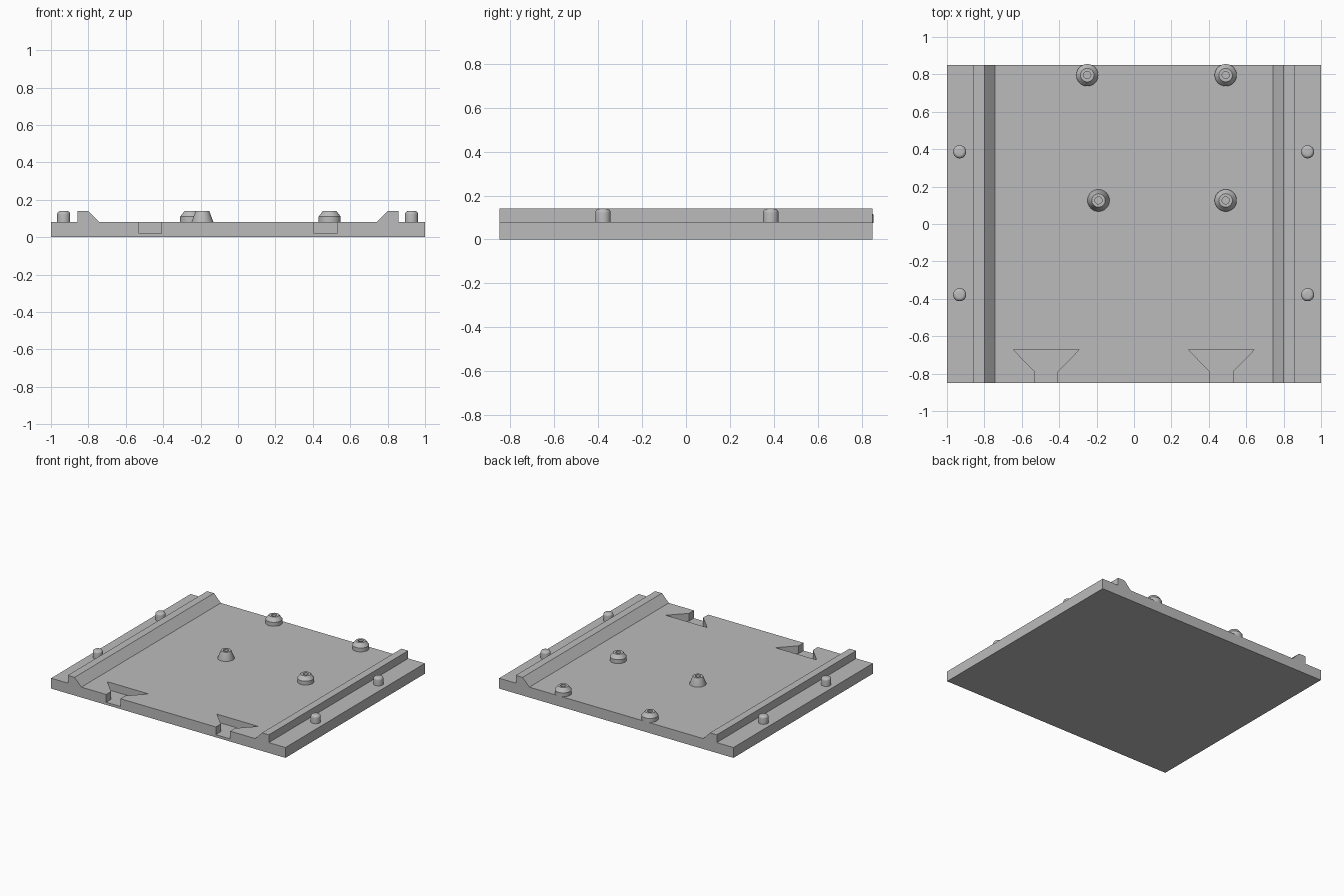
import bpy, bmesh, math
from mathutils import Vector

cube = bpy.data.objects.get("Cube")
if cube:
    bpy.data.objects.remove(cube, do_unlink=True)

grey = bpy.data.materials.new("plain_grey")
grey.use_nodes = True
grey.diffuse_color = (0.5, 0.5, 0.5, 1)
grey.node_tree.nodes["Principled BSDF"].inputs["Base Color"].default_value = (0.5, 0.5, 0.5, 1)

DEPTH = 0.85   # half depth of the plate
TOP = 0.08     # plate surface
PEAK = 0.14    # top of rails, studs and pegs


def finish(name, bm):
    bmesh.ops.recalc_face_normals(bm, faces=bm.faces)
    mesh = bpy.data.meshes.new(name)
    bm.to_mesh(mesh)
    bm.free()
    mesh.materials.append(grey)
    obj = bpy.data.objects.new(name, mesh)
    bpy.context.collection.objects.link(obj)
    return obj


def activate(obj):
    bpy.ops.object.select_all(action='DESELECT')
    obj.select_set(True)
    bpy.context.view_layer.objects.active = obj


def prism(name, points, sweep):
    """Closed outline pushed along a vector."""
    bm = bmesh.new()
    face = bm.faces.new([bm.verts.new(p) for p in points])
    out = bmesh.ops.extrude_face_region(bm, geom=[face])
    moved = [v for v in out["geom"] if isinstance(v, bmesh.types.BMVert)]
    bmesh.ops.translate(bm, verts=moved, vec=Vector(sweep))
    return finish(name, bm)


def turned(name, profile, x, y, sides=32):
    """Profile of (radius, z) points spun round a vertical axis."""
    bm = bmesh.new()
    verts = [bm.verts.new((r, 0, z)) for r, z in profile]
    edges = [bm.edges.new(pair) for pair in zip(verts, verts[1:])]
    bmesh.ops.spin(bm, geom=verts + edges, cent=(0, 0, 0), axis=(0, 0, 1),
                   angle=math.tau, steps=sides)
    bmesh.ops.remove_doubles(bm, verts=bm.verts, dist=0.0005)
    obj = finish(name, bm)
    obj.location = (x, y, 0)
    activate(obj)
    bpy.ops.object.shade_smooth_by_angle(angle=math.radians(30))
    return obj


# Plate with its two bevelled rails as one cross-section
half = [(1, 0), (1, TOP), (0.858, TOP), (0.858, PEAK), (0.80, PEAK), (0.742, TOP)]
section = half + [(-x, z) for x, z in reversed(half)]
plate = prism("base_plate", [(x, -DEPTH, z) for x, z in section], (0, 2 * DEPTH, 0))

# Dovetail slots in the front edge
slot = [(0.061, -0.9), (0.061, -0.79), (0.176, -0.672)]
slot += [(-x, y) for x, y in reversed(slot)]
for cx in (-0.469, 0.467):
    cutter = prism("slot_cutter", [(cx + x, y, 0.02) for x, y in slot], (0, 0, 0.2))
    cutter.hide_render = True
    cut = plate.modifiers.new("slot", 'BOOLEAN')
    cut.operation = 'DIFFERENCE'
    cut.solver = 'EXACT'
    cut.object = cutter
    activate(plate)
    bpy.ops.object.modifier_apply(modifier=cut.name)
    bpy.data.objects.remove(cutter, do_unlink=True)

# Hollow studs: three shouldered, one conical
bore = [(0.036, PEAK), (0.019, PEAK), (0.019, 0.09), (0, 0.09)]
shouldered = [(0.059, TOP - 0.005), (0.059, 0.11)] + bore
conical = [(0.059, TOP - 0.005), (0.059, TOP)] + bore
for i, (x, y) in enumerate([(-0.25, 0.796), (0.49, 0.796), (0.49, 0.126)]):
    turned(f"shouldered_stud_{i + 1}", shouldered, x, y)
turned("conical_stud", conical, -0.19, 0.126)

# Rounded pegs on the side ledges
R, FILLET = 0.035, 0.018
peg = [(R, TOP - 0.005)]
for k in range(6):
    a = math.radians(18 * k)
    peg.append((R - FILLET + FILLET * math.cos(a), PEAK - FILLET + FILLET * math.sin(a)))
peg.append((0, PEAK))
for side, x in (("left", 0.928), ("right", -0.932)):
    for end, y in (("front", -0.378), ("back", 0.386)):
        turned(f"{side}_{end}_peg", peg, x, y)
